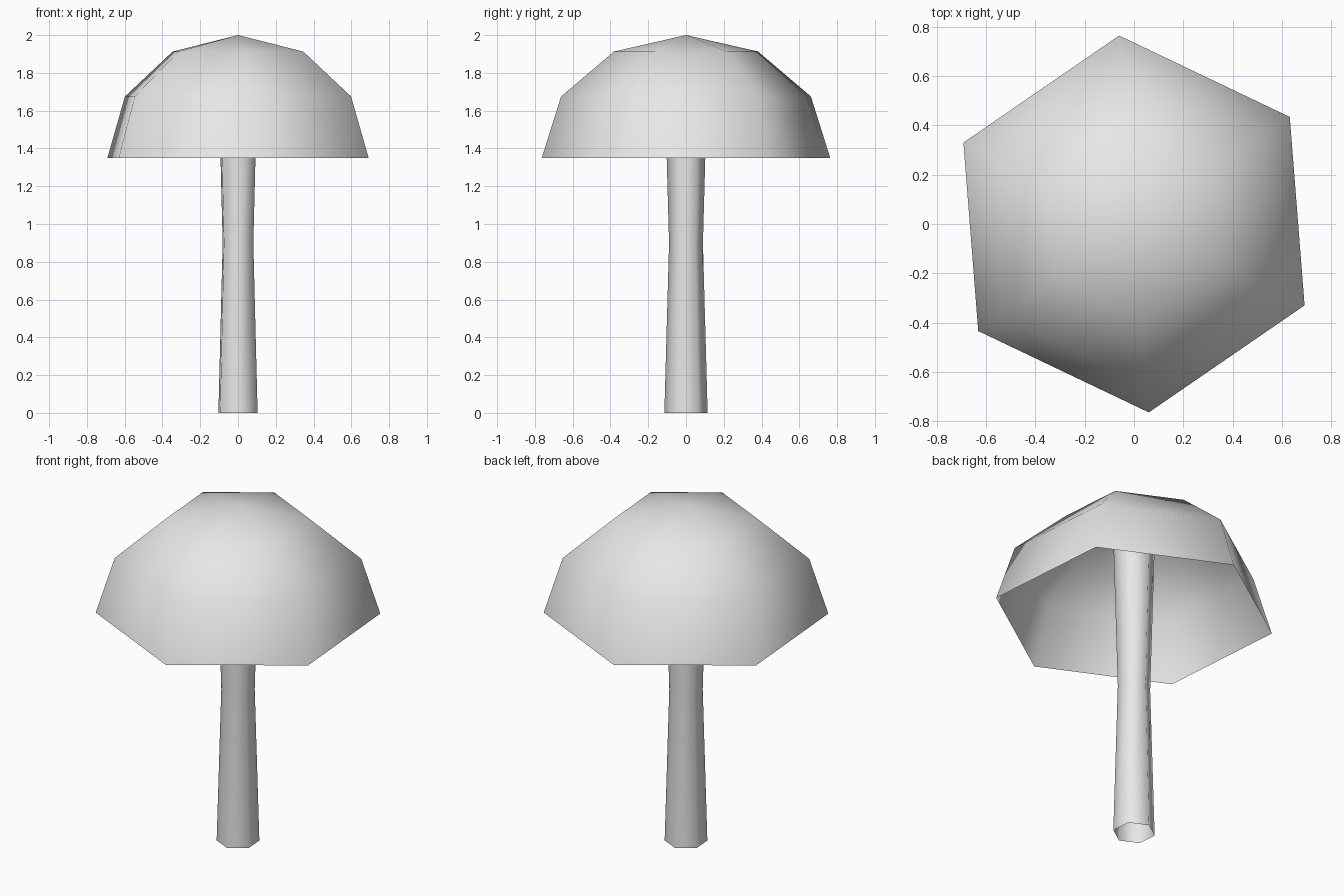
import bpy, bmesh
from math import sin, cos, pi, radians

if "Cube" in bpy.data.objects:
    bpy.data.objects.remove(bpy.data.objects["Cube"], do_unlink=True)

SIDES = 6
TURN = radians(34.5)

# Plain grey material
grey = bpy.data.materials.new("light_grey")
grey.use_nodes = True
colour = (0.8, 0.8, 0.8, 1)
grey.diffuse_color = colour
bsdf = next(n for n in grey.node_tree.nodes if n.type == "BSDF_PRINCIPLED")
bsdf.inputs["Base Color"].default_value = colour


def hex_shell(name, profile, apex=None):
    """Open six-sided shell through (radius, height) rings, listed upwards."""
    bm = bmesh.new()
    rings = []
    for r, z in profile:
        angles = [TURN + 2 * pi * i / SIDES for i in range(SIDES)]
        rings.append([bm.verts.new((r * cos(a), r * sin(a), z)) for a in angles])
    tip = bm.verts.new((0, 0, apex)) if apex else None
    for i in range(SIDES):
        j = (i + 1) % SIDES
        for low, high in zip(rings, rings[1:]):
            bm.faces.new((low[i], low[j], high[j], high[i]))
        if tip:
            bm.faces.new((rings[-1][i], rings[-1][j], tip))
    for f in bm.faces:
        f.smooth = True
    mesh = bpy.data.meshes.new(name)
    bm.to_mesh(mesh)
    bm.free()
    mesh.materials.append(grey)
    obj = bpy.data.objects.new(name, mesh)
    bpy.context.collection.objects.link(obj)
    return obj


# Cap: hollow flattened half sphere
RIM, RADIUS, RISE = 1.35, 0.766, 0.65
steps = [radians(a) for a in (0, 30, 60)]
hex_shell("cap", [(RADIUS * cos(a), RIM + RISE * sin(a)) for a in steps],
          apex=RIM + RISE)

# Stem: open tube with a narrow waist, reaching up inside the cap
hex_shell("stem", [(0.115, 0), (0.09, 0.9), (0.115, 1.8)])
